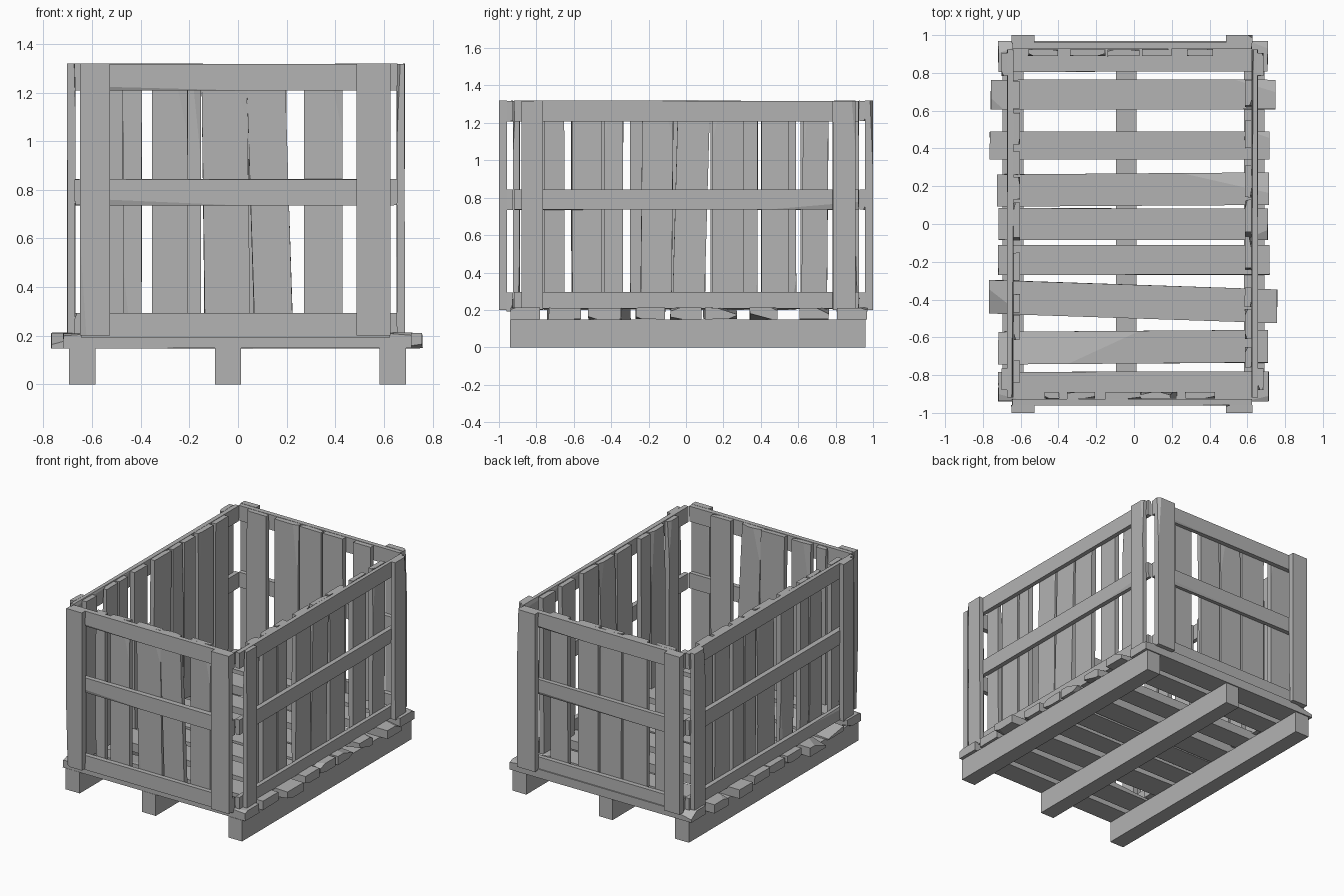
import bpy, bmesh, random
from mathutils import Vector

random.seed(4)
if "Cube" in bpy.data.objects:
    bpy.data.objects.remove(bpy.data.objects["Cube"], do_unlink=True)

wood = bpy.data.materials.new("plain_grey_wood")
wood.use_nodes = True
GREY = (0.45, 0.45, 0.45, 1)
wood.diffuse_color = GREY
wood.node_tree.nodes["Principled BSDF"].inputs["Base Color"].default_value = GREY


def plank(name, xs, ys, zs, lean=0, lean_axis=0, chips=1, reach=0.4, wear=0.003):
    """Box between ranges, slightly uneven, optionally leaning, with chipped corners."""
    lo, hi = Vector((xs[0], ys[0], zs[0])), Vector((xs[1], ys[1], zs[1]))
    mid, size = (lo + hi) / 2, hi - lo
    long_axis = max(range(3), key=lambda i: size[i])
    bm = bmesh.new()
    bmesh.ops.create_cube(bm, size=1)
    for v in bm.verts:
        t = v.co[long_axis]
        v.co = mid + v.co * size
        v.co[lean_axis] += lean * t
        for i in range(3):
            inward = 1 if v.co[i] < mid[i] else -1
            v.co[i] += inward * random.uniform(0, wear)
    # slice off worn corners
    for _ in range(chips):
        sign = Vector([random.choice((-1, 1)) for _ in range(3)])
        cut = Vector([size[i] * random.uniform(0.15, 0.4) for i in range(3)])
        cut[long_axis] = reach * random.uniform(0.4, 1)
        corner = min((v.co for v in bm.verts),
                     key=lambda c: (c - mid - sign * size / 2).length).copy()
        start = corner - Vector((sign.x * cut.x, 0, 0))
        normal = Vector([sign[i] / cut[i] for i in range(3)]).normalized()
        bmesh.ops.bisect_plane(bm, geom=bm.verts[:] + bm.edges[:] + bm.faces[:],
                               plane_co=start, plane_no=normal, clear_outer=True)
        bmesh.ops.holes_fill(bm, edges=[e for e in bm.edges if e.is_boundary])
    bmesh.ops.recalc_face_normals(bm, faces=bm.faces[:])
    mesh = bpy.data.meshes.new(name)
    bm.to_mesh(mesh)
    bm.free()
    mesh.materials.append(wood)
    obj = bpy.data.objects.new(name, mesh)
    bpy.context.scene.collection.objects.link(obj)


# base runners
for side, xs in (("right", (-0.695, -0.585)), ("middle", (-0.095, 0.012)), ("left", (0.582, 0.69))):
    plank(side + "_runner", xs, (-0.94, 0.96), (0, 0.15), chips=0, wear=0)

# floor boards: x range, y range, skew
floor = [(-0.72, 0.715, -0.94, -0.78, 0), (-0.72, 0.71, -0.74, -0.565, 0.01),
         (-0.77, 0.76, -0.50, -0.32, -0.05), (-0.72, 0.72, -0.27, -0.11, 0),
         (-0.72, 0.71, -0.085, 0.085, 0), (-0.725, 0.715, 0.095, 0.27, 0.01),
         (-0.765, 0.72, 0.34, 0.49, 0), (-0.76, 0.75, 0.605, 0.765, 0),
         (-0.72, 0.71, 0.805, 0.97, 0)]
for i, (x0, x1, y0, y1, skew) in enumerate(floor):
    plank(f"floor_board_{i + 1}", (x0, x1), (y0, y1), (0.148, 0.213),
          lean=skew, lean_axis=1, chips=3, reach=0.15)

RAILS = {"lower": (0.19, 0.295), "middle": (0.735, 0.845), "upper": (1.207, 1.32)}
POST_Z, SLAT_Z = (0.2, 1.32), (0.2, 1.318)

# end panels: outer posts, rails behind them, slats inside; (start, end, lean)
end_slats = {
    "front": [(-0.475, -0.395, 0), (-0.355, -0.205, 0), (-0.145, 0.045, -0.015),
              (0.05, 0.21, -0.035), (0.27, 0.43, 0)],
    "back": [(-0.56, -0.40, 0), (-0.34, -0.15, 0), (-0.14, 0.03, 0),
             (0.04, 0.2, 0), (0.28, 0.42, 0)]}
for end, s in (("front", -1), ("back", 1)):
    def depth(a, b):
        return tuple(sorted((s * a, s * b)))
    for side, xs in (("right", (-0.65, -0.527)), ("left", (0.487, 0.628))):
        plank(f"{end}_{side}_post", xs, depth(0.957, 1.0), POST_Z, wear=0.001)
    for level, zs in RAILS.items():
        plank(f"{end}_{level}_rail", (-0.645, 0.625), depth(0.925, 0.962), zs, reach=1)
    for i, (x0, x1, lean) in enumerate(end_slats[end]):
        plank(f"{end}_slat_{i + 1}", (x0, x1), depth(0.888, 0.926), SLAT_Z,
              lean=lean, chips=2)

# side panels, offset from the slightly off-centre middle line
side_slats = {
    "left": [(-0.76, -0.65, 0), (-0.61, -0.45, 0), (-0.44, -0.335, 0), (-0.24, -0.07, 0.01),
             (-0.06, 0.115, 0.03), (0.14, 0.31, 0), (0.40, 0.55, 0), (0.62, 0.76, 0.01)],
    "right": [(-0.84, -0.72, 0), (-0.615, -0.48, 0), (-0.47, -0.37, 0), (-0.3, -0.15, 0),
              (-0.08, 0.11, 0.015), (0.13, 0.25, 0), (0.26, 0.385, 0), (0.42, 0.59, 0),
              (0.61, 0.755, 0)]}
for side, s in (("left", 1), ("right", -1)):
    def across(a, b):
        return tuple(sorted((s * a - 0.008, s * b - 0.008)))
    for end, ys in (("front", (-0.88, -0.763)), ("back", (0.783, 0.908))):
        plank(f"{side}_{end}_post", across(0.66, 0.695), ys, POST_Z)
    for level, zs in RAILS.items():
        plank(f"{side}_{level}_rail", across(0.63, 0.665), (-0.92, 0.925),
              (max(zs[0], 0.205), zs[1]), reach=1.2)
    for i, (y0, y1, lean) in enumerate(side_slats[side]):
        plank(f"{side}_slat_{i + 1}", across(0.594, 0.632), (y0, y1), SLAT_Z,
              lean=lean, lean_axis=1, chips=2)
